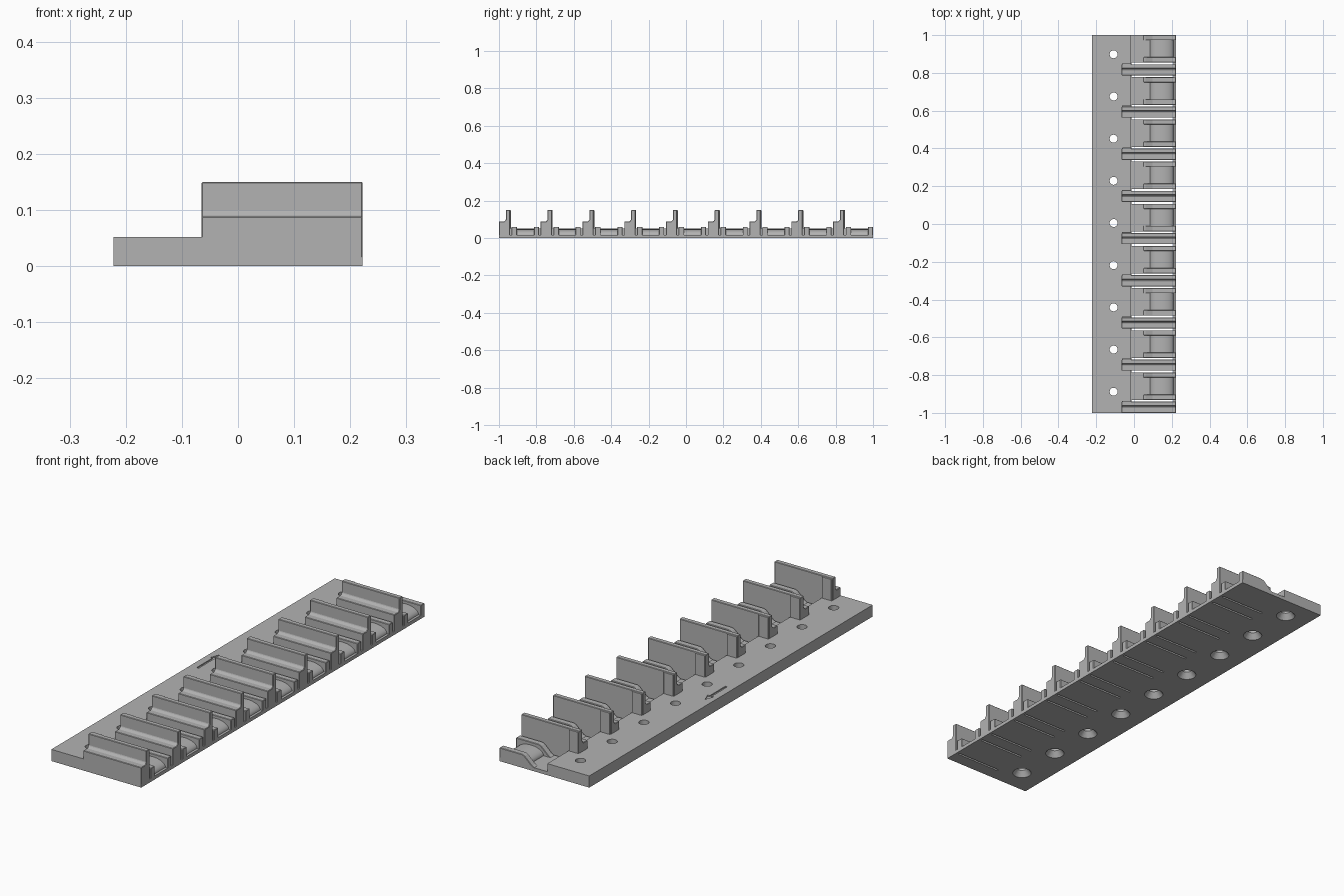
import bpy, bmesh, math
from mathutils import Matrix

cube = bpy.data.objects.get("Cube")
if cube:
    bpy.data.objects.remove(cube)

UNITS, PITCH = 9, 0.2233
FRONT, RIGHT = -1.0, 0.222

grey = bpy.data.materials.new("plain grey")
grey.use_nodes = True
colour = (0.45, 0.45, 0.45, 1)
grey.diffuse_color = colour
grey.node_tree.nodes["Principled BSDF"].inputs["Base Color"].default_value = colour


def finish(name, bm, bevel=0):
    bmesh.ops.recalc_face_normals(bm, faces=bm.faces)
    mesh = bpy.data.meshes.new(name)
    bm.to_mesh(mesh)
    bm.free()
    mesh.materials.append(grey)
    ob = bpy.data.objects.new(name, mesh)
    bpy.context.collection.objects.link(ob)
    if bevel:
        mod = ob.modifiers.new("Edge", 'BEVEL')
        mod.width, mod.segments, mod.limit_method = bevel, 1, 'ANGLE'
    return ob


def extrude(bm, points, axis, start, end):
    """Prism of a 2D outline along axis: (y,z) for x, (x,z) for y, (x,y) for z."""
    place = {'x': lambda a, b, t: (t, a, b),
             'y': lambda a, b, t: (a, t, b),
             'z': lambda a, b, t: (a, b, t)}[axis]
    rings = [[bm.verts.new(place(a, b, t)) for a, b in points] for t in (start, end)]
    n = len(points)
    for ring in rings:
        bm.faces.new(ring)
    for i in range(n):
        j = (i + 1) % n
        bm.faces.new((rings[0][i], rings[0][j], rings[1][j], rings[1][i]))


def rect(a0, a1, b0, b1):
    return [(a0, b0), (a1, b0), (a1, b1), (a0, b1)]


# Base: thick screw strip and thin floor
bm = bmesh.new()
extrude(bm, [(-RIGHT, 0), (RIGHT, 0), (RIGHT, 0.016), (-0.015, 0.016),
             (-0.015, 0.052), (-RIGHT, 0.052)], 'y', -1, 1)
base = finish("base_plate", bm)

# Cutter: countersunk holes, flex slots and direction arrow
bm = bmesh.new()
for k in range(UNITS):
    y = FRONT + k * PITCH
    rings = []
    for radius, z in ((0.041, -0.001), (0.021, 0.025), (0.021, 0.07)):
        rings.append(bmesh.ops.create_circle(
            bm, segments=32, radius=radius,
            matrix=Matrix.Translation((-0.108, y + 0.112, z)))["verts"])
    for low, high in zip(rings, rings[1:]):
        for i in range(32):
            j = (i + 1) % 32
            bm.faces.new((low[i], low[j], high[j], high[i]))
    bm.faces.new(rings[0])
    bm.faces.new(rings[-1])
    extrude(bm, rect(y + 0.059, y + 0.068, -0.01, 0.03), 'x', -0.0145, 0.21)
    if k < UNITS - 1:
        extrude(bm, rect(y + 0.214, y + PITCH, -0.01, 0.03), 'x', -0.0145, 0.21)
extrude(bm, [(-0.19, -0.02), (-0.18, -0.02), (-0.18, 0.09), (-0.17, 0.09),
             (-0.185, 0.13), (-0.2, 0.09), (-0.19, 0.09)], 'z', 0.047, 0.06)
cutter = finish("base_cutter", bm)
cutter.hide_render = True
cutter.hide_set(True)
cut = base.modifiers.new("Cut", 'BOOLEAN')
cut.operation, cut.solver, cut.object = 'DIFFERENCE', 'EXACT', cutter

# Hump outline: low arch across the floor
hump = [(0.085, 0.01)]
for i in range(17):
    t = math.pi * i / 16
    hump.append((0.148 - 0.063 * math.cos(t), 0.016 + 0.031 * math.sin(t)))
hump.append((0.211, 0.01))

# Rail outline: flat top with a slope toward the screw strip
rail = [(0.05, 0.005), (0.05, 0.016), (0.062, 0.022), (0.098, 0.055),
        (0.11, 0.06), (RIGHT, 0.06), (RIGHT, 0.005)]

for k in range(UNITS):
    y = FRONT + k * PITCH
    tag = f"_{k + 1}"

    # Divider with a lower shelf on its front side
    bm = bmesh.new()
    extrude(bm, [(y, 0), (y + 0.059, 0), (y + 0.059, 0.15), (y + 0.037, 0.15),
                 (y + 0.037, 0.098), (y + 0.029, 0.089), (y, 0.089)],
            'x', -0.065, RIGHT)
    finish("divider" + tag, bm, 0.002)

    # Thicker root of the divider on the strip
    bm = bmesh.new()
    extrude(bm, rect(y + 0.04, y + 0.064, 0.03, 0.149), 'x', -0.064, -0.015)
    finish("divider_root" + tag, bm, 0.002)

    # Pair of side rails
    bm = bmesh.new()
    extrude(bm, rail, 'y', y + 0.068, y + 0.097)
    extrude(bm, rail, 'y', y + 0.187, y + 0.2136)
    finish("side_rails" + tag, bm, 0.002)

    # Rounded hump between the rails
    bm = bmesh.new()
    extrude(bm, hump, 'y', y + 0.095, y + 0.189)
    ob = finish("hump" + tag, bm)
    bpy.ops.object.select_all(action='DESELECT')
    ob.select_set(True)
    bpy.context.view_layer.objects.active = ob
    bpy.ops.object.shade_smooth_by_angle(angle=math.radians(35))
